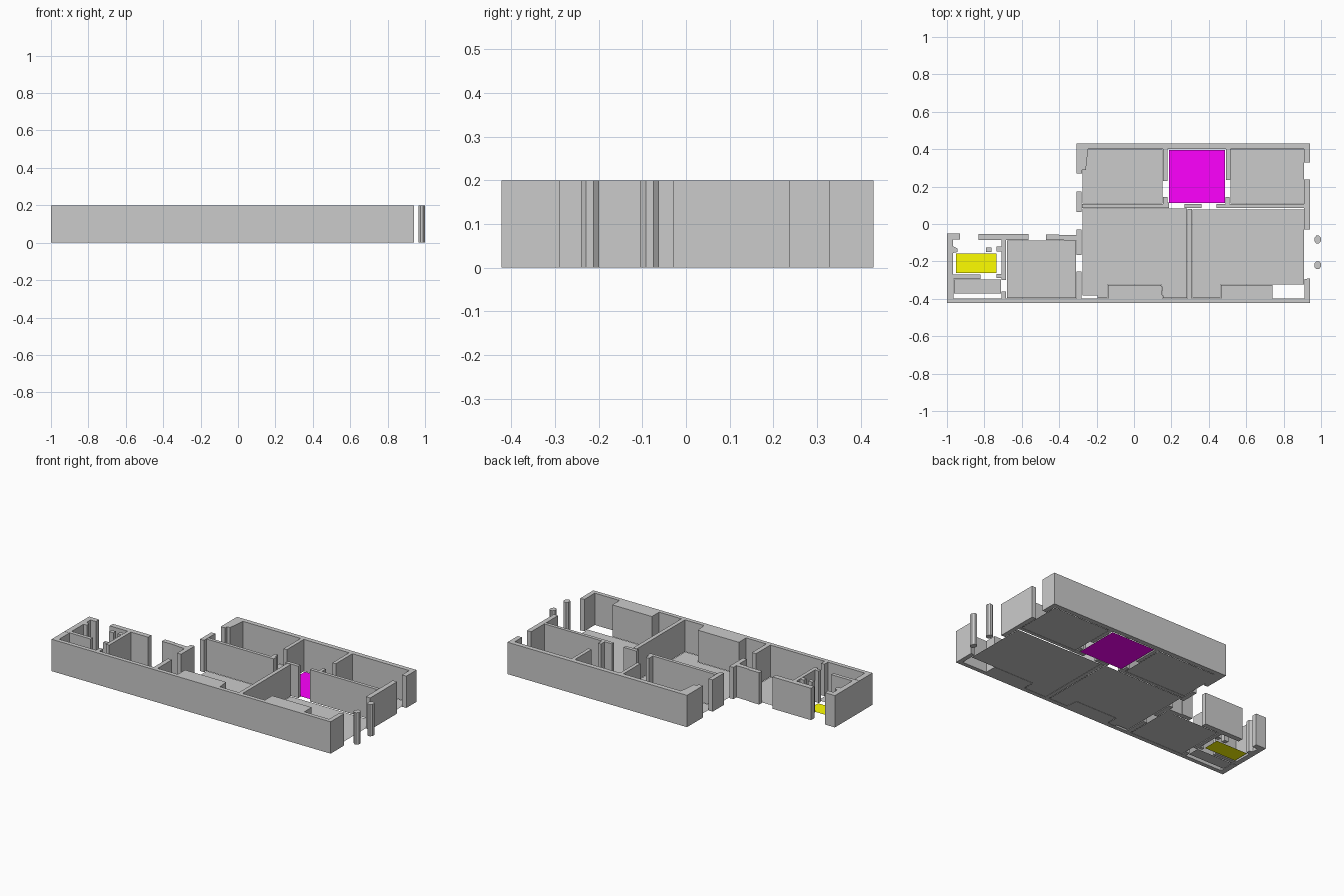
import bpy, bmesh, math

WALL_H = 0.2


def prism(name, pts, height=WALL_H, color=None):
    """Flat outline, extruded upward when height > 0."""
    bm = bmesh.new()
    face = bm.faces.new([bm.verts.new((x, y, 0)) for x, y in pts])
    bm.normal_update()
    if face.normal.z < 0:
        face.normal_flip()
    if height:
        ext = bmesh.ops.extrude_face_region(bm, geom=[face], use_keep_orig=True)
        for v in ext["geom"]:
            if isinstance(v, bmesh.types.BMVert):
                v.co.z += height
        bmesh.ops.recalc_face_normals(bm, faces=bm.faces)
    me = bpy.data.meshes.new(name)
    bm.to_mesh(me)
    bm.free()
    ob = bpy.data.objects.new(name, me)
    bpy.context.collection.objects.link(ob)
    if color:
        mat = bpy.data.materials.new(name)
        mat.diffuse_color = color
        me.materials.append(mat)
    return ob


def rect(x0, x1, y0, y1):
    return [(x0, y0), (x1, y0), (x1, y1), (x0, y1)]


# North outer wall with its west and east returns and two room dividers
prism("north_wall", [
    (-0.308, 0.43), (-0.308, 0.27), (-0.278, 0.27), (-0.278, 0.288), (-0.258, 0.288),
    (-0.245, 0.40), (0.155, 0.40), (0.155, 0.23), (0.178, 0.23), (0.178, 0.40),
    (0.492, 0.40), (0.492, 0.235), (0.515, 0.235), (0.515, 0.40),
    (0.91, 0.40), (0.91, 0.328), (0.94, 0.328), (0.94, 0.43)])

# South outer wall with two built-in blocks, central divider and end returns
prism("south_wall", [
    (-1.0, -0.423), (0.94, -0.423), (0.94, -0.29), (0.912, -0.295), (0.912, -0.397),
    (0.74, -0.397), (0.74, -0.325), (0.465, -0.325), (0.465, -0.397),
    (0.31, -0.397), (0.31, 0.08), (0.285, 0.08), (0.285, -0.397),
    (0.153, -0.397), (0.145, -0.325), (-0.14, -0.325), (-0.14, -0.397),
    (-0.28, -0.397), (-0.28, -0.255), (-0.308, -0.255), (-0.308, -0.397),
    (-0.685, -0.397), (-0.685, -0.362), (-0.708, -0.362), (-0.708, -0.397),
    (-0.965, -0.397), (-0.965, -0.295), (-1.0, -0.295)])

# Small west room wall
prism("west_wall", [
    (-1.0, -0.05), (-1.0, -0.293), (-0.82, -0.293), (-0.82, -0.27), (-0.967, -0.27),
    (-0.967, -0.155), (-0.945, -0.15), (-0.945, -0.13), (-0.967, -0.12),
    (-0.967, -0.083), (-0.93, -0.083), (-0.93, -0.05)])

# Spine wall pieces on both sides of the hall opening
prism("spine_wall_left", [
    (-0.278, 0.086), (0.188, 0.086), (0.188, 0.115), (0.178, 0.115), (0.178, 0.145),
    (0.155, 0.145), (0.155, 0.107), (-0.278, 0.107)])
prism("spine_wall_right", [
    (0.44, 0.086), (0.908, 0.086), (0.908, 0.107), (0.51, 0.107), (0.51, 0.145),
    (0.49, 0.145), (0.49, 0.107), (0.44, 0.107)])
prism("spine_pier", rect(0.27, 0.36, 0.085, 0.107))

# Wall around the service room's north-east corner
prism("service_corner_wall", [
    (-0.47, -0.085), (-0.40, -0.085), (-0.308, -0.092), (-0.308, -0.165),
    (-0.28, -0.165), (-0.28, -0.03), (-0.308, -0.03), (-0.308, -0.06),
    (-0.40, -0.06), (-0.40, -0.055), (-0.47, -0.055)])

# Remaining straight wall pieces
for name, r in {
    "west_pier": (-0.308, -0.28, 0.063, 0.175),
    "east_wall": (0.91, 0.94, -0.03, 0.237),
    "service_north_wall": (-0.832, -0.565, -0.085, -0.053),
    "service_west_wall": (-0.708, -0.685, -0.30, -0.085),
    "bath_post": (-0.79, -0.762, -0.15, -0.125),
    "bath_jamb_north": (-0.735, -0.709, -0.146, -0.12),
    "bath_jamb_south": (-0.735, -0.709, -0.288, -0.268),
}.items():
    prism(name, rect(*r))

# Two porch columns with eight sides
for i, cy in enumerate((-0.083, -0.22)):
    k = 0.018 / math.cos(math.pi / 8)
    prism(f"porch_column_{i + 1}", [
        (0.982 + k * math.cos((j + .5) * math.pi / 4),
         cy + 1.15 * k * math.sin((j + .5) * math.pi / 4)) for j in range(8)])

# Room floors
for name, r in {
    "bedroom_floor": (-0.275, 0.153, 0.109, 0.398),
    "study_floor": (0.517, 0.908, 0.109, 0.398),
    "service_floor": (-0.68, -0.31, -0.395, -0.088),
    "closet_floor": (-0.962, -0.712, -0.372, -0.297),
}.items():
    prism(name, rect(*r), 0)
prism("living_floor", [
    (-0.275, 0.084), (-0.275, -0.382), (-0.195, -0.382), (-0.195, -0.395), (-0.142, -0.395),
    (-0.142, -0.323), (0.147, -0.323), (0.155, -0.395), (0.283, -0.395), (0.283, 0.084)], 0)
prism("dining_floor", [
    (0.312, 0.078), (0.312, -0.395), (0.463, -0.395), (0.463, -0.323),
    (0.908, -0.323), (0.908, 0.078)], 0)
prism("hall_floor", rect(0.187, 0.487, 0.112, 0.396), 0, (1, 0, 1, 1))
prism("bath_floor", rect(-0.953, -0.735, -0.262, -0.158), 0, (1, 1, 0, 1))
